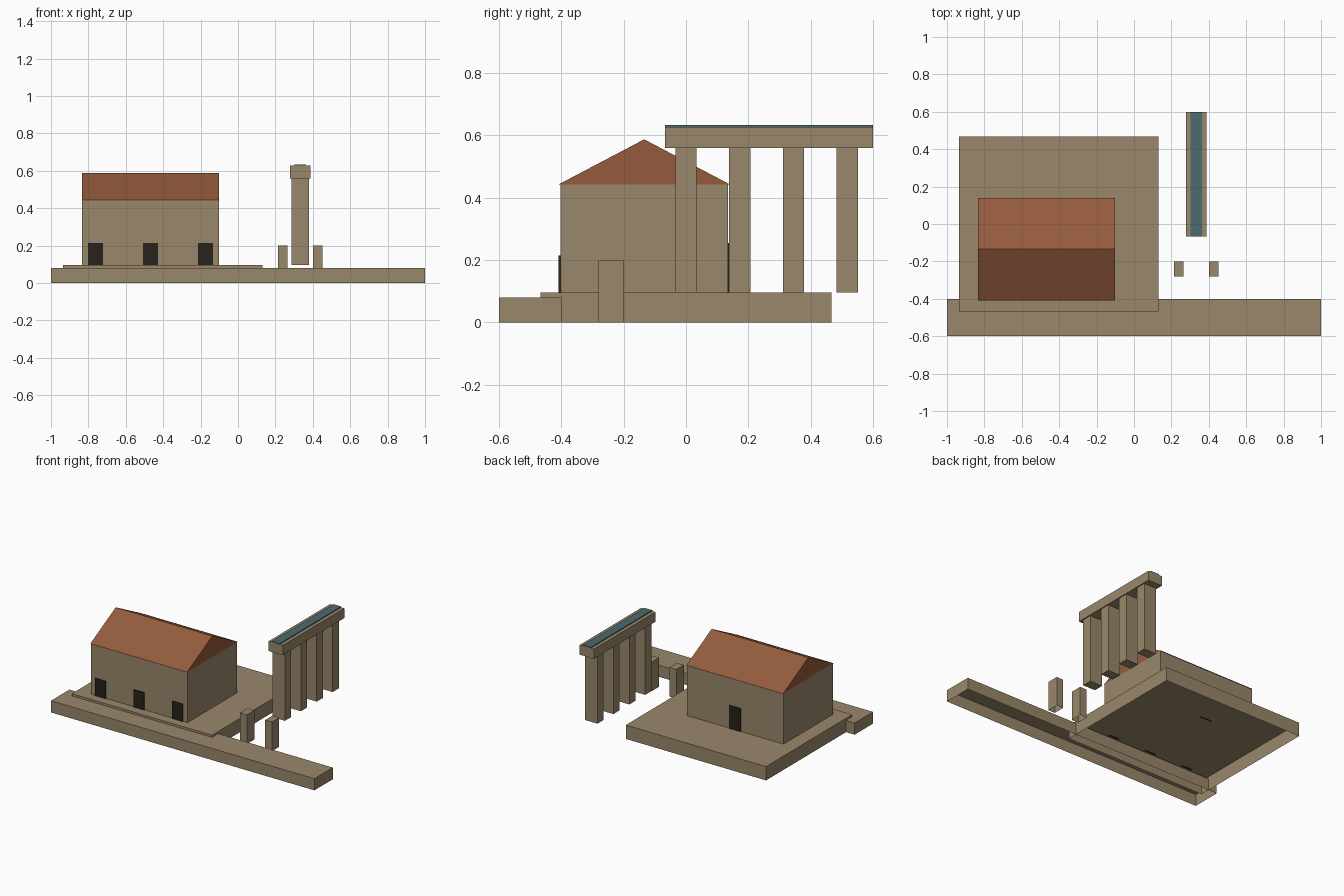
import bpy, bmesh

if "Cube" in bpy.data.objects:
    bpy.data.objects.remove(bpy.data.objects["Cube"])


def material(name, rgb):
    m = bpy.data.materials.new(name)
    m.diffuse_color = (*rgb, 1)
    m.use_nodes = True
    m.node_tree.nodes["Principled BSDF"].inputs["Base Color"].default_value = m.diffuse_color
    return m


STONE = material("stone", (0.32, 0.245, 0.145))
TILE = material("roof_tile", (0.30, 0.105, 0.045))
WATER = material("water", (0.07, 0.145, 0.16))
DARK = material("dark_opening", (0.02, 0.016, 0.012))


def finish(bm, name, mat):
    bmesh.ops.recalc_face_normals(bm, faces=bm.faces)
    mesh = bpy.data.meshes.new(name)
    bm.to_mesh(mesh)
    bm.free()
    mesh.materials.append(mat)
    ob = bpy.data.objects.new(name, mesh)
    bpy.context.collection.objects.link(ob)
    return ob


def box(name, x, y, z, mat=STONE, open_bottom=False):
    """Box from (min, max) ranges, optionally a shell without a floor."""
    bm = bmesh.new()
    bmesh.ops.create_cube(bm, size=1)
    for v in bm.verts:
        v.co = [r[0] if c < 0 else r[1] for c, r in zip(v.co, (x, y, z))]
    if open_bottom:
        bm.normal_update()
        low = [f for f in bm.faces if f.normal.z < -0.5]
        bmesh.ops.delete(bm, geom=low, context='FACES_ONLY')
        ob = finish_open(bm, name, mat)
    else:
        ob = finish(bm, name, mat)
    return ob


def finish_open(bm, name, mat):
    return finish(bm, name, mat)


def prism_x(name, profile, x0, x1, mat):
    """Extrude a (y, z) profile along x."""
    bm = bmesh.new()
    face = bm.faces.new([bm.verts.new((x0, y, z)) for y, z in profile])
    ext = bmesh.ops.extrude_face_region(bm, geom=[face], use_keep_orig=True)
    moved = [g for g in ext["geom"] if isinstance(g, bmesh.types.BMVert)]
    bmesh.ops.translate(bm, verts=moved, vec=(x1 - x0, 0, 0))
    return finish(bm, name, mat)


# Ground slabs, hollow underneath
box("street", (-1, 1), (-0.6, -0.4), (0, 0.08), open_bottom=True)
box("platform", (-0.935, 0.13), (-0.467, 0.467), (0, 0.095), open_bottom=True)

# House walls and gabled roof
HX = (-0.835, -0.101)
box("house_walls", HX, (-0.402, 0.134), (0.095, 0.445), open_bottom=True)
prism_x("roof", [(-0.408, 0.443), (0.14, 0.443), (-0.134, 0.587)], *HX, TILE)

# Three front doors and a taller back door
for i, cx in enumerate((-0.761, -0.468, -0.175)):
    box(f"front_door_{i + 1}", (cx - 0.04, cx + 0.04), (-0.409, -0.396), (0.094, 0.214), DARK)
box("back_door", (-0.511, -0.425), (0.128, 0.139), (0.094, 0.254), DARK)

# Gate posts
for side, cx in (("left", 0.239), ("right", 0.427)):
    box(f"gate_post_{side}", (cx - 0.026, cx + 0.026), (-0.28, -0.2), (0, 0.2), open_bottom=True)

# Aqueduct: piers, channel beam and water strip
CX = 0.333
for i in range(4):
    cy = i * 0.1725
    box(f"aqueduct_pier_{i + 1}", (CX - 0.047, CX + 0.047), (cy - 0.034, cy + 0.034), (0.095, 0.562))
box("aqueduct_channel", (CX - 0.054, CX + 0.054), (-0.067, 0.6), (0.56, 0.627))
box("aqueduct_water", (CX - 0.03, CX + 0.03), (-0.067, 0.6), (0.62, 0.633), WATER)
